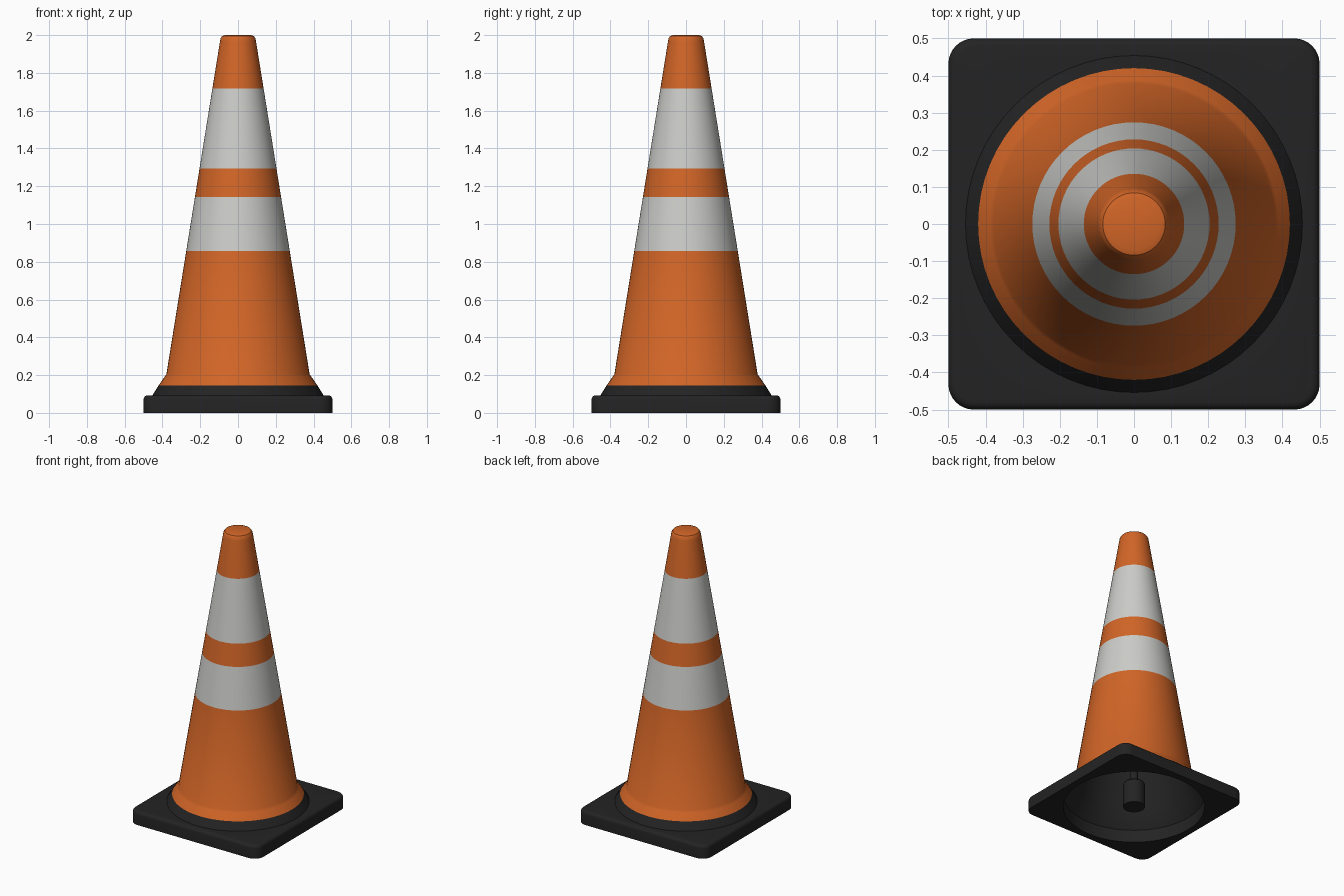
import bpy, bmesh, math

if "Cube" in bpy.data.objects:
    bpy.data.objects.remove(bpy.data.objects["Cube"])


def make_material(name, rgb):
    m = bpy.data.materials.new(name)
    m.diffuse_color = (*rgb, 1)
    m.use_nodes = True
    m.node_tree.nodes["Principled BSDF"].inputs["Base Color"].default_value = m.diffuse_color
    return m


ORANGE = make_material("orange", (0.64, 0.13, 0.02))
WHITE = make_material("off_white", (0.60, 0.60, 0.58))
BLACK = make_material("rubber_black", (0.017, 0.017, 0.017))


def make_object(name, bm, materials):
    bmesh.ops.recalc_face_normals(bm, faces=bm.faces)
    mesh = bpy.data.meshes.new(name)
    bm.to_mesh(mesh)
    bm.free()
    ob = bpy.data.objects.new(name, mesh)
    bpy.context.collection.objects.link(ob)
    for m in materials:
        mesh.materials.append(m)
    return ob


def smooth(ob, angle=35):
    bpy.ops.object.select_all(action='DESELECT')
    ob.select_set(True)
    bpy.context.view_layer.objects.active = ob
    bpy.ops.object.shade_smooth_by_angle(angle=math.radians(angle))


def lathe(name, profile, bands, materials, closed=False, n=64):
    """Spin (radius, z) points round z; bands gives a material per segment."""
    bm = bmesh.new()
    rings = []
    for r, z in profile:
        if r == 0:
            rings.append([bm.verts.new((0, 0, z))] * n)
        else:
            rings.append([bm.verts.new((r * math.cos(2 * math.pi * i / n),
                                        r * math.sin(2 * math.pi * i / n), z))
                          for i in range(n)])
    pairs = list(zip(rings, rings[1:]))
    if closed:
        pairs.append((rings[-1], rings[0]))
    for k, (a, b) in enumerate(pairs):
        for i in range(n):
            j = (i + 1) % n
            corners = list(dict.fromkeys((a[i], a[j], b[j], b[i])))
            bm.faces.new(corners).material_index = bands[k]
    ob = make_object(name, bm, materials)
    smooth(ob)
    return ob


def cone_radius(z):
    return 0.379 - 0.161 * (z - 0.205)


# Square base: rounded corners, softened top edge, round opening underneath
H = 0.093
bm = bmesh.new()
bmesh.ops.create_cube(bm, size=1)
for v in bm.verts:
    v.co.z = H if v.co.z > 0 else 0
upright = [e for e in bm.edges if abs(e.verts[0].co.z - e.verts[1].co.z) > 0.01]
bmesh.ops.bevel(bm, geom=upright, offset=0.068, segments=8, profile=0.5, affect='EDGES')
rim = [e for e in bm.edges if all(v.co.z > H - 0.001 for v in e.verts)]
bmesh.ops.bevel(bm, geom=rim, offset=0.022, segments=4, profile=0.5, affect='EDGES')
base = make_object("base", bm, [BLACK])

bm = bmesh.new()
bmesh.ops.create_cone(bm, cap_ends=True, segments=64, radius1=0.454, radius2=0.454, depth=1)
cutter = make_object("base_cutter", bm, [BLACK])
cutter.hide_render = True
mod = base.modifiers.new("opening", 'BOOLEAN')
mod.operation = 'DIFFERENCE'
mod.solver = 'EXACT'
mod.object = cutter
bpy.context.view_layer.objects.active = base
bpy.ops.object.modifier_apply(modifier=mod.name)
bpy.data.objects.remove(cutter, do_unlink=True)
smooth(base)

# Cone shell: black skirt, orange body with two white bands, rounded tip
outer = [(0.456, 0.088), (0.42, 0.146), (0.388, 0.192), (0.379, 0.205)]
outer += [(cone_radius(z), z) for z in (0.857, 1.142, 1.294, 1.718, 1.965)]
outer += [(0.092, 1.983), (0.084, 1.995), (0.07, 2.0), (0, 2.0)]
bands = [2, 0, 0, 0, 1, 0, 1, 0, 0, 0, 0, 0]
lathe("cone", outer, bands, [ORANGE, WHITE, BLACK])

# Black lining of the hollow inside
lining = [(0.454, 0.088), (0.37, 0.2), (0.085, 1.96), (0.07, 1.985), (0, 1.985)]
lathe("lining", lining, [0] * 4, [BLACK])

# Centre post hanging inside the cone: thick foot and thin rod
post = [(0, 0), (0.07, 0), (0.07, 0.165), (0.062, 0.175), (0.027, 0.18),
        (0.027, 1.99), (0, 1.99)]
lathe("centre_post", post, [0] * 6, [BLACK], n=32)
